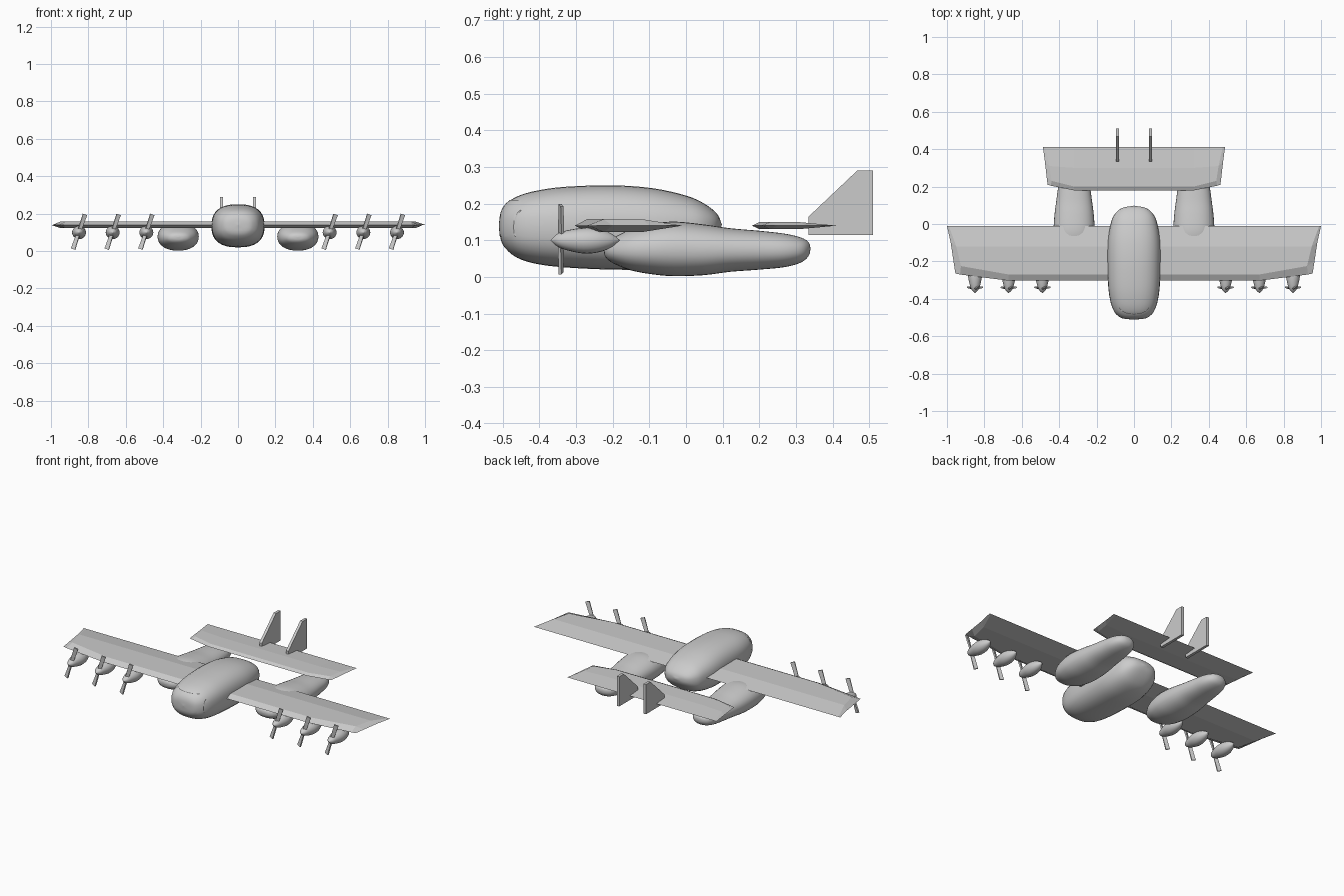
import bpy, bmesh, math
from mathutils import Vector

if "Cube" in bpy.data.objects:
    bpy.data.objects.remove(bpy.data.objects["Cube"])


def make(name, bm, smooth=None):
    bmesh.ops.remove_doubles(bm, verts=bm.verts, dist=1e-5)
    bmesh.ops.dissolve_degenerate(bm, edges=bm.edges, dist=1e-6)
    bmesh.ops.recalc_face_normals(bm, faces=bm.faces)
    me = bpy.data.meshes.new(name)
    bm.to_mesh(me)
    bm.free()
    ob = bpy.data.objects.new(name, me)
    bpy.context.collection.objects.link(ob)
    if smooth:
        bpy.ops.object.select_all(action='DESELECT')
        ob.select_set(True)
        bpy.context.view_layer.objects.active = ob
        bpy.ops.object.shade_smooth_by_angle(angle=math.radians(smooth))
    return ob


def loft(rings):
    bm = bmesh.new()
    vs = [[bm.verts.new(p) for p in r] for r in rings]
    n = len(rings[0])
    for a, b in zip(vs, vs[1:]):
        for i in range(n):
            j = (i + 1) % n
            bm.faces.new((a[i], a[j], b[j], b[i]))
    return bm


def spline(pts, steps=4):
    """Catmull-Rom through tuples."""
    P = [Vector(p) for p in pts]
    P = [2 * P[0] - P[1]] + P + [2 * P[-1] - P[-2]]
    out = []
    for k in range(1, len(P) - 2):
        a, b, c, d = P[k - 1:k + 3]
        for s in range(steps):
            t = s / steps
            out.append(0.5 * (2 * b + (c - a) * t + (2 * a - 5 * b + 4 * c - d) * t * t
                              + (3 * b - a - 3 * c + d) * t ** 3))
    return out + [P[-2]]


def body(name, stations, cx=0, power=2.0, sides=32):
    """Rounded body from stations of (y, half width, bottom z, top z)."""
    rings = []
    for y, w, lo, hi in spline(stations):
        ring = []
        for i in range(sides):
            a = math.tau * i / sides
            c, s = math.cos(a), math.sin(a)
            ring.append((cx + w * math.copysign(abs(c) ** (2 / power), c), y,
                         (lo + hi) / 2 + (hi - lo) / 2 * math.copysign(abs(s) ** (2 / power), s)))
        rings.append(ring)
    return make(name, loft(rings), 60)


def plane_surface(name, half, zc, h):
    """Wing from half-span sections of four (x, y): nose, front ridge, rear ridge, tail."""
    def ring(sec, sx, t):
        n, f, r, e = [(sx * x, y) for x, y in sec]
        return [(*n, zc), (*f, zc + t), (*r, zc + t), (*e, zc), (*r, zc - t), (*f, zc - t)]
    th = [h] * (len(half) - 1) + [0]
    rings = [ring(s, -1, t) for s, t in zip(half[::-1], th[::-1])]
    rings += [ring(s, 1, t) for s, t in zip(half, th)]
    return make(name, loft(rings))


# Fuselage
hull = [(-.51, 0, .14, .14), (-.505, .055, .10, .175), (-.49, .085, .075, .20),
        (-.46, .11, .052, .22), (-.41, .127, .036, .235), (-.33, .138, .026, .246),
        (-.2, .142, .02, .25), (-.09, .14, .022, .242), (0, .125, .04, .222),
        (.05, .105, .07, .2), (.085, .065, .11, .172), (.098, 0, .143, .143)]
body("fuselage", hull, power=2.5)

# Windscreen: thin raised panel cut from a slightly larger fuselage shell
screen = body("windscreen", [(y * 1.004 + .001, w * 1.01, lo - .001, hi + .001)
                             for y, w, lo, hi in hull], power=2.5)
bm = bmesh.new()
bmesh.ops.create_cube(bm, size=1)
for v in bm.verts:
    v.co = Vector((v.co.x * .21, -.525 + v.co.y * .15, .16 + v.co.z * .1))
cutter = make("windscreen_cutter", bm)
cutter.hide_render = True
cutter.hide_set(True)
mod = screen.modifiers.new("cut", 'BOOLEAN')
mod.operation = 'INTERSECT'
mod.object = cutter

# Twin booms under the wing
boom = [(-.225, 0, .075, .075), (-.22, .035, .055, .09), (-.2, .065, .038, .106),
        (-.15, .095, .018, .13), (-.09, .108, .007, .145), (-.03, .11, .002, .151),
        (.05, .105, .005, .143), (.12, .096, .014, .133), (.2, .085, .02, .126),
        (.27, .074, .027, .118), (.315, .055, .04, .107), (.335, .028, .058, .094),
        (.34, 0, .077, .077)]
for sx, side in ((-1, "left"), (1, "right")):
    body(side + "_boom", boom, cx=.32 * sx, power=2.2)

# Main wing and tailplane
plane_surface("main_wing", [
    [(.67, -.303), (.67, -.27), (.67, -.12), (.67, -.01)],
    [(.93, -.27), (.925, -.225), (.95, -.12), (.99, -.01)],
    [(.955, -.265), (.965, -.2), (.98, -.1), (1, -.01)]], .14, .0175)
plane_surface("tailplane", [
    [(.32, .18), (.32, .2), (.32, .3), (.32, .412)],
    [(.445, .205), (.44, .23), (.452, .31), (.475, .412)],
    [(.462, .21), (.467, .25), (.476, .33), (.487, .412)]], .14, .0095)

# Tail fins
fin = [(.335, .115), (.335, .165), (.467, .29), (.51, .29), (.51, .115)]
for sx, side in ((-1, "left"), (1, "right")):
    bm = bmesh.new()
    f = bm.faces.new([(bm.verts.new((sx * .087 - .008, y, z))) for y, z in fin])
    ext = bmesh.ops.extrude_face_region(bm, geom=[f])
    bmesh.ops.translate(bm, vec=(.016, 0, 0),
                        verts=[g for g in ext['geom'] if isinstance(g, bmesh.types.BMVert)])
    bm.faces.ensure_lookup_table()
    make(side + "_fin", bm)

# Engine nacelles and two-blade propellers (all tilted the same way)
pod = [(-.37, 0, .1, .1), (-.352, .018, .084, .117), (-.325, .028, .073, .127),
       (-.28, .037, .064, .134), (-.24, .034, .067, .132), (-.205, .02, .08, .119),
       (-.18, 0, .1, .1)]
tilt = math.radians(19)
for k, x in enumerate((-.85, -.67, -.49, .49, .67, .85)):
    body(f"nacelle_{k + 1}", pod, cx=x, sides=20)
    rings = []
    for r, w, t, tw in ((-.098, .012, .004, -.25), (-.02, .010, .004, -.5), (.02, .010, .004, .5),
                        (.098, .012, .004, .25)):
        ring = []
        for a, b in ((-w, -t), (w, -t), (w, t), (-w, t)):
            u, v = a * math.cos(tw) - b * math.sin(tw), a * math.sin(tw) + b * math.cos(tw)
            ring.append((x + r * math.sin(tilt) + u * math.cos(tilt), -.341 + v,
                         .103 + r * math.cos(tilt) - u * math.sin(tilt)))
        rings.append(ring)
    bm = loft(rings)
    bmesh.ops.holes_fill(bm, edges=bm.edges, sides=4)
    make(f"propeller_{k + 1}", bm)
